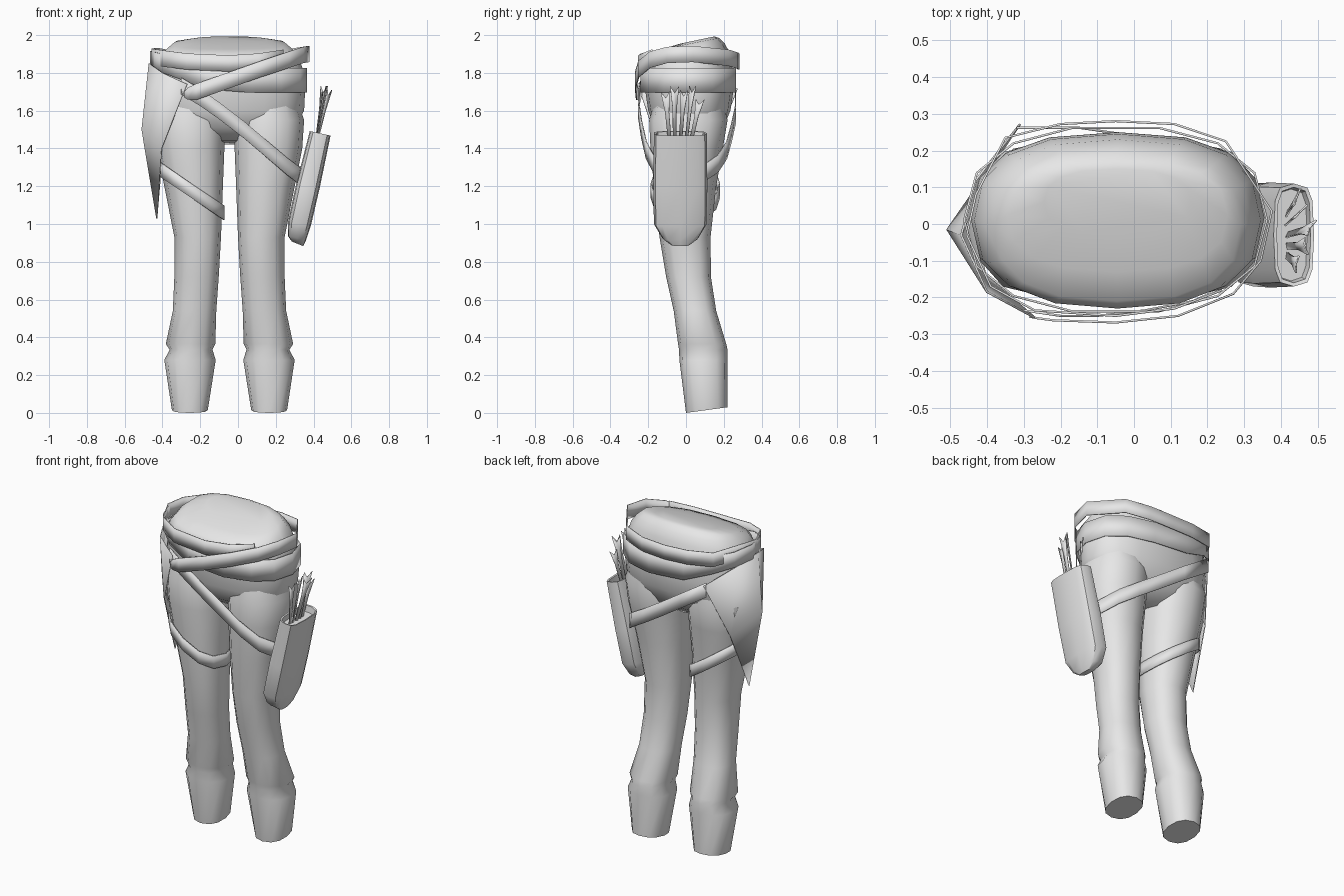
import bpy, bmesh, math
from mathutils import Vector

CX = -0.045  # symmetry line of the body
grey = bpy.data.materials.new("grey")
grey.diffuse_color = (0.8, 0.8, 0.8, 1)


def make(name, verts, faces, angle=60, thick=0):
    me = bpy.data.meshes.new(name)
    me.from_pydata([tuple(v) for v in verts], [], faces)
    bm = bmesh.new()
    bm.from_mesh(me)
    bmesh.ops.recalc_face_normals(bm, faces=bm.faces)
    bm.to_mesh(me)
    bm.free()
    me.materials.append(grey)
    ob = bpy.data.objects.new(name, me)
    bpy.context.collection.objects.link(ob)
    if thick:
        mod = ob.modifiers.new("thickness", 'SOLIDIFY')
        mod.thickness = thick
        mod.offset = 0
    bpy.ops.object.select_all(action='DESELECT')
    ob.select_set(True)
    bpy.context.view_layer.objects.active = ob
    bpy.ops.object.shade_smooth_by_angle(angle=math.radians(angle))
    return ob


def ring(x0, x1, y0, y1, zf, zb, n=12, p=2.3, tilt_x=0):
    """Rounded outline between x0..x1 and y0..y1, z going from zf (front) to zb (back)."""
    pts = []
    for i in range(n):
        a = 2 * math.pi * i / n
        c, s = math.cos(a), math.sin(a)
        u = math.copysign(abs(c) ** (2 / p), c)
        v = math.copysign(abs(s) ** (2 / p), s)
        pts.append(Vector(((x0 + x1) / 2 + u * (x1 - x0) / 2,
                           (y0 + y1) / 2 + v * (y1 - y0) / 2,
                           zf + (zb - zf) * (v + 1) / 2 + tilt_x * u)))
    return pts


def loft(name, rings, angle=60):
    n = len(rings[0])
    verts = [v for r in rings for v in r]
    faces = [(k * n + i, k * n + (i + 1) % n, (k + 1) * n + (i + 1) % n, (k + 1) * n + i)
             for k in range(len(rings) - 1) for i in range(n)]
    faces += [tuple(range(n)), tuple(range(len(verts) - n, len(verts)))]
    return make(name, verts, faces, angle)


def ribbon(name, path, half, closed=False):
    """Upright band along a path; half is one half height or one per point."""
    n = len(path)
    halves = half if isinstance(half, list) else [half] * n
    verts = []
    for p, h in zip(path, halves):
        p = Vector(p)
        verts += [p - Vector((0, 0, h)), p + Vector((0, 0, h))]
    faces = []
    for i in range(n if closed else n - 1):
        j = (i + 1) % n
        faces.append((2 * i, 2 * j, 2 * j + 1, 2 * i + 1))
    return make(name, verts, faces, 40, 0.006)


# Legs: z front, z back, inner x, outer x, front y, back y
leg = [(0.0, 0.03, .07, .26, 0.0, .22),
       (.28, .28, .028, .30, -.035, .22),
       (.335, .335, .045, .272, -.037, .22),
       (.365, .365, .03, .292, -.042, .213),
       (.54, .54, .025, .255, -.065, .16),
       (.72, .72, .012, .247, -.105, .132),
       (.93, .93, .0, .247, -.14, .13),
       (1.2, 1.2, -.01, .30, -.17, .16),
       (1.4, 1.4, -.018, .34, -.188, .195),
       (1.55, 1.55, -.02, .35, -.195, .22),
       (1.7, 1.7, .04, .30, -.15, .18)]
for name, side in (("right_leg", 1), ("left_leg", -1)):
    rings = []
    for zf, zb, xi, xo, yf, yb in leg:
        a, b = CX + side * (xi - CX), CX + side * (xo - CX)
        rings.append(ring(min(a, b), max(a, b), yf, yb, zf, zb))
    loft(name, rings)

# Hips with a sloping domed waist: half width, front y, back y, z front, z back
hips = [(.10, -.07, .10, 1.44, 1.42), (.34, -.165, .19, 1.51, 1.49),
        (.395, -.20, .235, 1.60, 1.60), (.40, -.215, .25, 1.70, 1.70),
        (.39, -.225, .245, 1.81, 1.82), (.365, -.23, .23, 1.865, 1.91),
        (.335, -.21, .205, 1.895, 1.955), (.30, -.13, .175, 1.925, 1.985),
        (.20, -.03, .15, 1.955, 1.993)]
loft("hips", [ring(CX - h, CX + h, yf, yb, zf, zb, 16, 2.5) for h, yf, yb, zf, zb in hips])

# Wide lower belt, higher on the left hip
low = ring(-.462, .362, -.243, .267, 0, 0, 14, 2.4)
for p in low:
    p.z = 1.76 + .11 * max(0, (-.12 - p.x) / .34)
ribbon("lower_belt", low, [.065 - .02 * max(0, (-.12 - p.x) / .34) for p in low], True)

# Upper belt wraps round the waist, its loose end crossing the front
upper = [(-.285, -.252, 1.685), (-.265, -.256, 1.69), (-.22, -.262, 1.70), (-.05, -.268, 1.76),
         (.12, -.25, 1.82), (.27, -.19, 1.87), (.345, -.10, 1.895), (.375, .035, 1.90),
         (.25, .225, 1.88), (.11, .272, 1.865), (-.05, .28, 1.86), (-.2, .272, 1.865),
         (-.35, .235, 1.875), (-.43, .08, 1.89), (-.455, -.03, 1.885), (-.39, -.17, 1.875),
         (-.27, -.235, 1.86), (-.05, -.25, 1.85), (.11, -.23, 1.86), (.24, -.18, 1.88)]
ribbon("upper_belt", upper, [.014, .032] + [.043] * 18)

# Long strap from the sash round the right thigh
strap = [(-.30, -.235, 1.73), (-.2, -.25, 1.67), (-.1, -.25, 1.60), (.03, -.235, 1.50),
         (.16, -.21, 1.39), (.26, -.165, 1.305), (.325, -.09, 1.255), (.345, .0, 1.24),
         (.32, .09, 1.265), (.25, .17, 1.32), (.14, .215, 1.39), (.0, .24, 1.48),
         (-.15, .262, 1.58), (-.32, .262, 1.69)]
ribbon("thigh_strap", strap, .045)

# Slanted band round the left thigh
band = ring(-.418, -.075, -.185, .178, 0, 0, 12, 2.3)
for p in band:
    p.z = 1.175 - (p.x + .245) * .68
ribbon("left_thigh_band", band, .038, True)

# Pointed sash over the left hip
sash = [(-.27, -.255, 1.74), (-.40, -.185, 1.80), (-.47, -.03, 1.85), (-.43, .12, 1.81),
        (-.31, .272, 1.715), (-.405, -.14, 1.40), (-.508, -.015, 1.50), (-.40, .14, 1.38),
        (-.43, 0, 1.03)]
make("hip_sash", sash, [(0, 1, 5), (1, 2, 6, 5), (2, 3, 7, 6), (3, 4, 7), (5, 6, 8), (6, 7, 8)],
     30, 0.006)

# Quiver leaning outward, with a sunken mouth: z, centre x, half x, half y
quiver = [(.895, .315, .03, .05), (.925, .312, .048, .095), (1.0, .325, .06, .14),
          (1.2, .37, .062, .143), (1.48, .435, .055, .14), (1.478, .435, .046, .13),
          (1.44, .427, .044, .125)]
loft("quiver", [ring(cx - hx, cx + hx, -.03 - hy, -.03 + hy, z, z, 12, 3.5, -.012)
                for z, cx, hx, hy in quiver], 45)

# Notched arrow tails: bottom y, top x, top y, top z, twist in degrees
arrows = [(-.085, .445, -.11, 1.70, 80), (-.06, .47, -.06, 1.73, 100), (-.03, .485, -.01, 1.71, 60),
          (0, .455, .035, 1.73, 45), (.025, .445, .075, 1.66, 70)]
for k, (yb, xt, yt, zt, deg) in enumerate(arrows):
    a = math.radians(deg)
    w = Vector((math.cos(a), math.sin(a), 0))
    base, top = Vector((.415, yb, 1.43)), Vector((xt, yt, zt))
    neck = base.lerp(top, .6)
    pts = [base - w * .009, base + w * .009, neck + w * .011, top + w * .024,
           base.lerp(top, .88), top - w * .024, neck - w * .011]
    make(f"arrow_{k + 1}", pts, [(0, 1, 2, 6), (2, 3, 4), (2, 4, 6), (6, 4, 5)], 30, 0.005)
